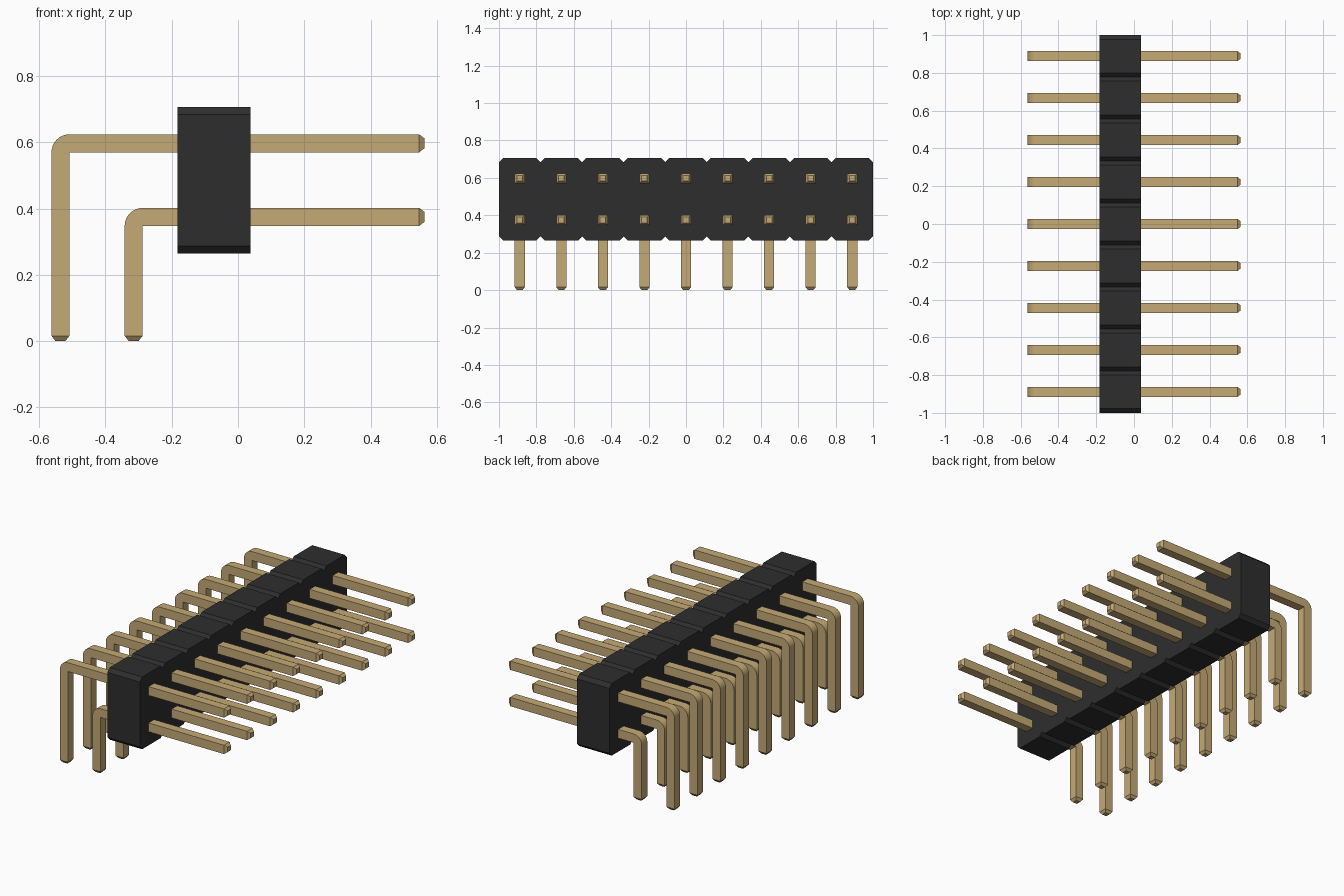
import bpy, bmesh, math
from mathutils import Vector

cube = bpy.data.objects.get("Cube")
if cube:
    bpy.data.objects.remove(cube, do_unlink=True)

COUNT = 9
PITCH = 2 / COUNT
HALF = 0.027           # half thickness of a pin
BODY_X = (-0.183, 0.037)
BODY_Z = (0.265, 0.706)
CHAMFER = 0.022
TIP_X = 0.563


def material(name, rgb):
    m = bpy.data.materials.new(name)
    m.use_nodes = True
    m.diffuse_color = (*rgb, 1)
    m.node_tree.nodes["Principled BSDF"].inputs["Base Color"].default_value = (*rgb, 1)
    return m


def prism(bm, points, depth):
    """Extrude a closed outline along the vector depth."""
    face = bm.faces.new([bm.verts.new(p) for p in points])
    ext = bmesh.ops.extrude_face_region(bm, geom=[face])
    moved = [g for g in ext["geom"] if isinstance(g, bmesh.types.BMVert)]
    bmesh.ops.translate(bm, verts=moved, vec=depth)
    bmesh.ops.recalc_face_normals(bm, faces=bm.faces[:])


def make_object(name, bm, mat):
    mesh = bpy.data.meshes.new(name)
    bm.to_mesh(mesh)
    bm.free()
    mesh.materials.append(mat)
    obj = bpy.data.objects.new(name, mesh)
    bpy.context.collection.objects.link(obj)
    return obj


black = material("black plastic", (0.027, 0.027, 0.027))
gold = material("gold metal", (0.56, 0.40, 0.18))

# Housing: a row of chamfered cells in one outline
low, high = BODY_Z
top, bottom = [], []
for i in range(COUNT):
    a = -1 + i * PITCH
    b = a + PITCH
    steps = [(a, CHAMFER), (a + CHAMFER, 0), (b - CHAMFER, 0)]
    if i == COUNT - 1:
        steps.append((b, CHAMFER))
    top += [(BODY_X[0], y, high - c) for y, c in steps]
    bottom += [(BODY_X[0], y, low + c) for y, c in steps]
bm = bmesh.new()
prism(bm, bottom + top[::-1], Vector((BODY_X[1] - BODY_X[0], 0, 0)))
make_object("housing", bm, black)


def pin_mesh(leg_x, height):
    """Square pin with a rounded outer bend and tapered tips."""
    taper = 0.016
    inner = Vector((leg_x + HALF, 0, height - HALF))
    end = TIP_X - taper
    outline = [(end, height - HALF), (end, height + HALF)]
    for k in range(9):
        t = math.pi / 2 * (1 + k / 8)
        outline.append((inner.x + 2 * HALF * math.cos(t), inner.z + 2 * HALF * math.sin(t)))
    outline += [(leg_x - HALF, taper), (leg_x + HALF, taper), (inner.x, inner.z)]
    bm = bmesh.new()
    prism(bm, [(x, -HALF, z) for x, z in outline], Vector((0, 2 * HALF, 0)))
    for axis in (Vector((1, 0, 0)), Vector((0, 0, -1))):
        cap = max((f for f in bm.faces if f.normal.dot(axis) > 0.99),
                  key=lambda f: f.calc_center_median().dot(axis))
        cap = bmesh.ops.extrude_discrete_faces(bm, faces=[cap])["faces"][0]
        centre = cap.calc_center_median()
        for v in cap.verts:
            v.co = centre + (v.co - centre) * 0.55 + axis * taper
    return bm


# Two rows of bent pins
for row, leg_x, height in (("upper", -0.536, 0.597), ("lower", -0.315, 0.375)):
    first = make_object(f"{row}_pin_1", pin_mesh(leg_x, height), gold)
    bpy.ops.object.select_all(action="DESELECT")
    first.select_set(True)
    bpy.context.view_layer.objects.active = first
    bpy.ops.object.shade_smooth_by_angle(angle=math.radians(25))
    for i in range(COUNT):
        pin = first if i == 0 else first.copy()
        pin.name = f"{row}_pin_{i + 1}"
        pin.location.y = (i - (COUNT - 1) / 2) * PITCH
        if i:
            bpy.context.collection.objects.link(pin)
